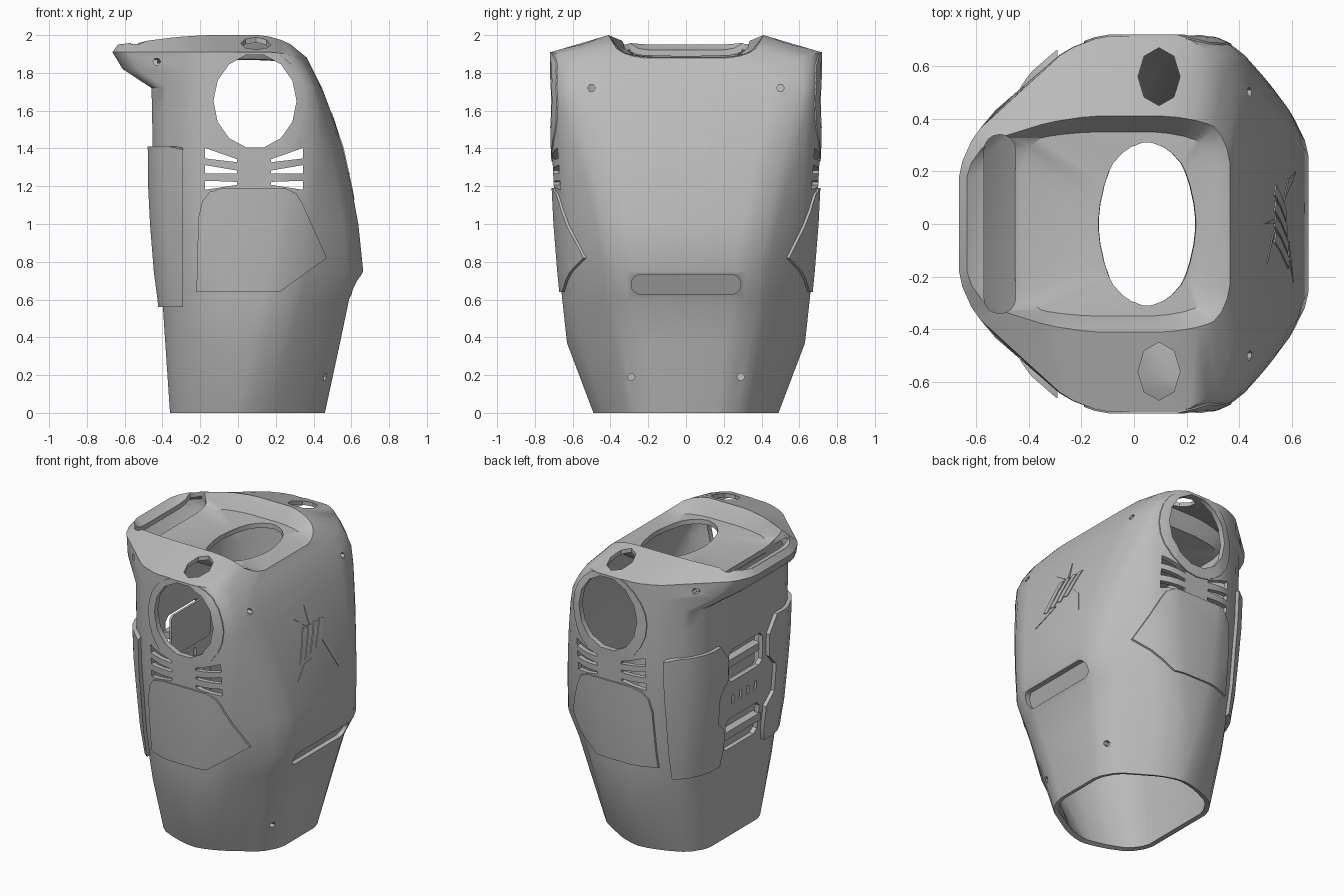
import bpy, bmesh, math
from mathutils import Vector

if "Cube" in bpy.data.objects:
    bpy.data.objects.remove(bpy.data.objects["Cube"])

grey = bpy.data.materials.new("shell grey")
grey.use_nodes = True
grey.diffuse_color = (0.5, 0.5, 0.5, 1)
grey.node_tree.nodes["Principled BSDF"].inputs["Base Color"].default_value = (0.5, 0.5, 0.5, 1)


def make(name, bm):
    me = bpy.data.meshes.new(name)
    bm.to_mesh(me)
    bm.free()
    me.materials.append(grey)
    ob = bpy.data.objects.new(name, me)
    bpy.context.collection.objects.link(ob)
    return ob


def bake(ob):
    """Apply all modifiers and smooth the gentle edges."""
    dg = bpy.context.evaluated_depsgraph_get()
    me = bpy.data.meshes.new_from_object(ob.evaluated_get(dg))
    ob.modifiers.clear()
    ob.data = me
    bpy.ops.object.select_all(action='DESELECT')
    ob.select_set(True)
    bpy.context.view_layer.objects.active = ob
    bpy.ops.object.shade_smooth_by_angle(angle=math.radians(32))


def prism(name, pts, axis, lo, hi):
    """Extrude a flat outline along an axis."""
    place = {'x': lambda a, b, h: (h, a, b), 'y': lambda a, b, h: (a, h, b),
             'z': lambda a, b, h: (a, b, h)}[axis]
    bm = bmesh.new()
    ends = [[bm.verts.new(place(a, b, h)) for a, b in pts] for h in (lo, hi)]
    bm.faces.new(ends[0])
    bm.faces.new(ends[1])
    n = len(pts)
    for i in range(n):
        j = (i + 1) % n
        bm.faces.new((ends[0][i], ends[0][j], ends[1][j], ends[1][i]))
    bmesh.ops.recalc_face_normals(bm, faces=bm.faces)
    return make(name, bm)


def boolean(ob, tools, op):
    for t in tools:
        m = ob.modifiers.new("cut", 'BOOLEAN')
        m.object, m.operation, m.solver = t, op, 'EXACT'
    bake(ob)
    for t in tools:
        bpy.data.objects.remove(t)


def oval(cx, cy, rx, ry, n=14):
    return [(cx + rx * math.cos(math.tau * i / n), cy + ry * math.sin(math.tau * i / n)) for i in range(n)]


def rounded(cx, cy, w, h, r, n=5):
    pts = []
    for k, (sx, sy) in enumerate(((1, 1), (-1, 1), (-1, -1), (1, -1))):
        for i in range(n):
            a = math.pi / 2 * (k + i / (n - 1))
            pts.append((cx + sx * (w - r) + r * math.cos(a), cy + sy * (h - r) + r * math.sin(a)))
    return pts


def flip(pts):
    return [(-a, b) for a, b in pts]


# Ring sections: front/side/back heights, then chest x and half width,
# side front x, half width, side back x, back x and half width
RINGS = [
    (0, 0, 0, .46, .27, .10, .49, -.08, -.36, .36),
    (.37, .37, .37, .54, .31, .20, .63, -.12, -.385, .42),
    (.60, .60, .60, .588, .36, .25, .655, -.15, -.40, .45),
    (.75, .75, .75, .663, .37, .28, .67, -.17, -.42, .46),
    (1.0, 1.0, 1.0, .637, .41, .31, .69, -.18, -.44, .47),
    (1.2, 1.2, 1.2, .60, .45, .34, .70, -.20, -.45, .48),
    (1.4, 1.4, 1.4, .555, .49, .36, .71, -.20, -.452, .49),
    (1.6, 1.6, 1.6, .49, .54, .37, .715, -.20, -.455, .49),
    (1.72, 1.72, 1.72, .445, .56, .365, .715, -.20, -.458, .49),
    (1.79, 1.81, 1.82, .41, .54, .33, .715, -.20, -.61, .36),
    (1.84, 1.91, 1.91, .385, .47, .27, .715, -.20, -.665, .29),
    (1.88, 2.0, 1.95, .365, .34, .22, .41, -.25, -.635, .29),
    (1.885, 1.965, 1.93, .345, .32, .21, .385, -.25, -.60, .30),
    (1.885, 1.90, 1.88, .30, .28, .18, .35, -.25, -.43, .31),
    (1.89, 1.90, 1.89, .235, .12, .14, .31, -.04, -.135, .12),
]


def ring(zf, zs, zr, xf, yf, xa, w, xb, xr, yr):
    half = [(xf, yf, zf), (xa, w, zs), (xb, w, zs), (xr, yr, zr)]
    pts = [Vector(p) for p in half] + [Vector((x, -y, z)) for x, y, z in reversed(half)]
    for reach in (.08, .03):  # round the corners
        out = []
        for a, b in zip(pts, pts[1:] + pts[:1]):
            t = min(.3, reach / (b - a).length)
            out += [a.lerp(b, t), a.lerp(b, 1 - t)]
        pts = out
    return pts


def shell(name, thickness, offset, rings=RINGS):
    bm = bmesh.new()
    loops = [[bm.verts.new(p) for p in ring(*r)] for r in rings]
    for lo, up in zip(loops, loops[1:]):
        for i in range(len(lo)):
            j = (i + 1) % len(lo)
            bm.faces.new((lo[i], lo[j], up[j], up[i]))
    ob = make(name, bm)
    m = ob.modifiers.new("wall", 'SOLIDIFY')
    m.thickness, m.offset = thickness, offset
    return ob


def raised(name, outline, axis, lo, hi, height):
    """A plate that follows the shell inside an outline."""
    ob = shell(name, height, 1, RINGS[:11])
    boolean(ob, [prism("tool", outline, axis, lo, hi)], 'INTERSECT')
    return ob


# Torso shell with all of its openings
body = shell("torso_shell", .032, -1)
cuts = []
for s in (-1, 1):
    lo, hi = sorted((s * .45, s))
    cuts.append(prism("arm_hole", oval(.09, 1.65, .22, .25), 'y', lo, hi))
    cuts.append(prism("shoulder_hole", oval(.095, s * .56, .08, .11, 8), 'z', 1.8, 2.2))
    for z in (.19, 1.72):
        cuts.append(prism("bolt_hole", oval(s * (.29 if z < 1 else .5), z, .02, .02, 6), 'x', .3, .8))
    cuts.append(prism("bolt_hole", oval(-.43, 1.86, .02, .02, 6), 'y', lo, hi))
    # Vents that fan out below the arm hole
    for tip, root, wide in ((1.375, 1.335, .028), (1.29, 1.275, .022), (1.205, 1.215, .024)):
        inner, outer = .085 + s * .09, .085 + s * .26
        cuts.append(prism("vent", [(inner, root - .008), (outer, tip - wide),
                                   (outer, tip + wide), (inner, root + .008)], 'y', -1, 1))
cuts.append(prism("handle_pocket", rounded(-.51, 0, .06, .34, .058), 'z', 1.855, 2.2))
cuts.append(prism("chest_slot", rounded(0, .68, .29, .052, .05), 'x', .5, .9))
for z in (.74, 1.22):
    cuts.append(prism("back_window", rounded(0, z, .18, .11, .03, 2), 'x', -.8, -.3))
for i in range(4):
    y = -.12 + i * .08
    cuts.append(prism("back_slit", rounded(y, .98, .012, .03, .005, 2), 'x', -.8, -.3))
boolean(body, cuts, 'DIFFERENCE')

# Hip panels, arm rings and back corner blocks
HIP = [(-.22, .64), (.22, .64), (.47, .82), (.34, 1.11), (.31, 1.16), (.25, 1.19),
       (-.08, 1.19), (-.15, 1.17), (-.19, 1.12), (-.21, 1.03)]
BLOCK = [(.24, .56), (.6, .56), (.8, .62), (.8, 1.36), (.6, 1.41), (.3, 1.41),
         (.22, 1.3), (.22, 1.15), (.3, 1.07), (.3, .88), (.22, .8), (.22, .64)]
for side, s in (("right", -1), ("left", 1)):
    lo, hi = sorted((s * .3, s))
    raised(side + "_hip_panel", HIP, 'y', lo, hi, .012)
    arm = raised(side + "_arm_ring", oval(.09, 1.63, .28, .30, 24), 'y', lo, hi, .006)
    boolean(arm, [prism("tool", oval(.09, 1.65, .22, .25), 'y', lo, hi)], 'DIFFERENCE')
    raised(side + "_back_block", BLOCK if s > 0 else flip(BLOCK), 'x', -.9, -.29, .026)

# Slanted chest strips with thin spikes
for i in range(4):
    y = -.13 + i * .06
    raised("chest_strip", [(y - .04, 1.27 + .015 * i), (y, 1.26 + .015 * i),
                           (y + .1, 1.46), (y + .06, 1.47)], 'x', .3, .9, .005)
for spike in ([(-.22, 1.18), (-.13, 1.26), (-.05, 1.27)], [(.09, 1.34), (.17, 1.27), (.2, 1.13)],
              [(-.15, 1.56), (-.02, 1.46), (-.04, 1.49)], [(0, 1.47), (.02, 1.47), (0, 1.59)]):
    raised("chest_spike", spike, 'x', .3, .9, .004)

# Recessed lamp behind the chest slot
lamp = prism("chest_lamp", rounded(0, 0, .3, .065, .06), 'x', -.008, .008)
lamp.location = (.582, 0, .68)
lamp.rotation_euler.y = math.radians(25)
bake(lamp)

# Wall inside the handle pocket, then the bars and floors of the back windows
bake(prism("handle_wall", rounded(0, 1.79, .4, .08, .03), 'x', -.45, -.425))
for z in (.74, 1.22):
    bake(prism("window_floor", rounded(0, z, .21, .14, .03), 'x', -.37, -.355))
    bake(prism("window_bar", rounded(0, z, .2, .025, .005, 2), 'x', -.425, -.365))
